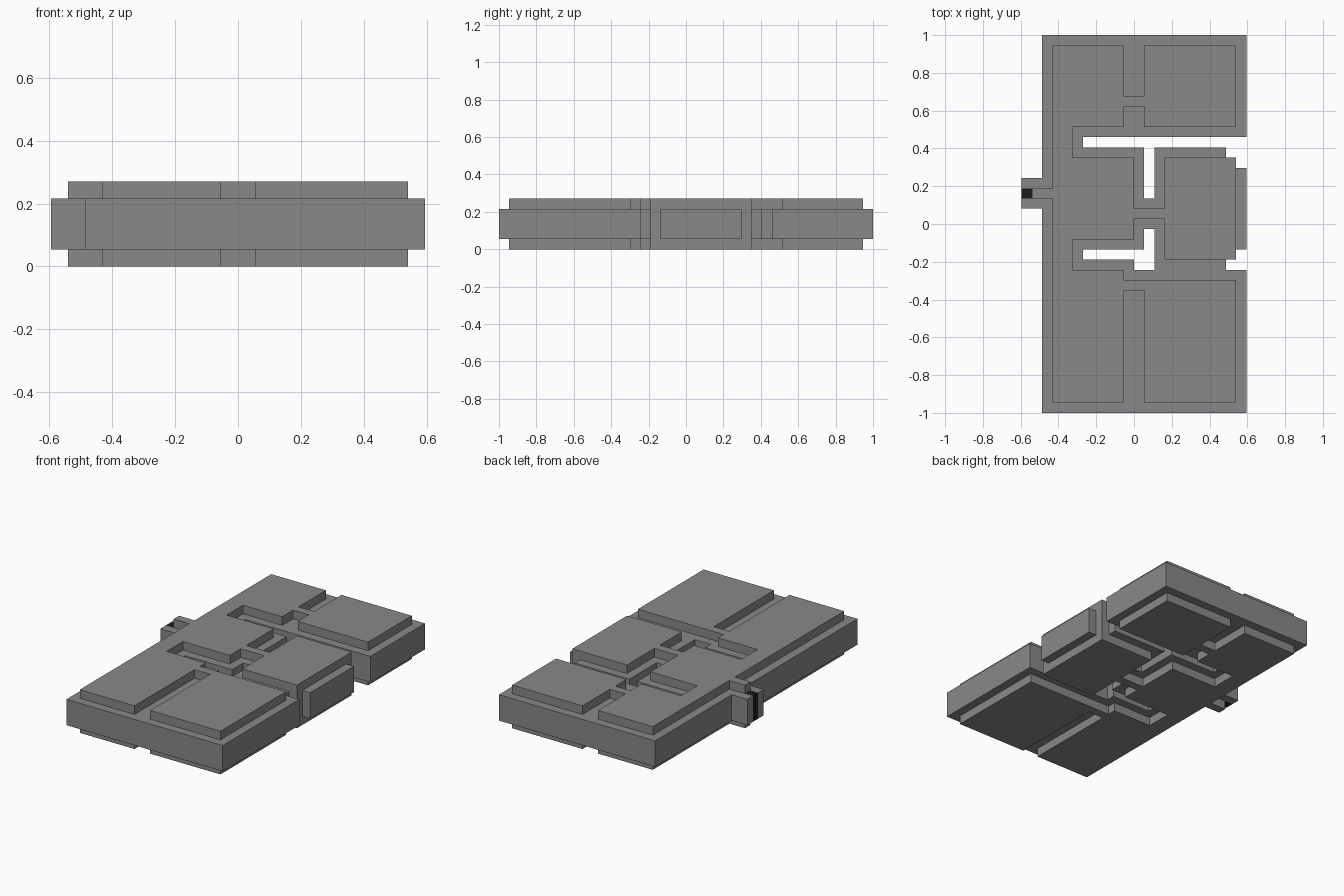
import bpy
import bmesh

if "Cube" in bpy.data.objects:
    bpy.data.objects.remove(bpy.data.objects["Cube"], do_unlink=True)

U = 2 / 37  # one grid cell; the piece is 37 cells long


def material(name, value):
    mat = bpy.data.materials.new(name)
    mat.use_nodes = True
    color = (value, value, value, 1)
    mat.diffuse_color = color
    mat.node_tree.nodes["Principled BSDF"].inputs["Base Color"].default_value = color
    return mat


def walk(x, y, *stops):
    """Rectilinear outline: stops alternate between a new x and a new y."""
    points = [(x, y)]
    for i, stop in enumerate(stops):
        x, y = (stop, y) if i % 2 == 0 else (x, stop)
        points.append((x, y))
    return points


def slab(name, loops, z0, z1, mat):
    """Extrude filled outlines (later loops are holes) from z0 to z1."""
    curve = bpy.data.curves.new(name + "_outline", "CURVE")
    curve.dimensions = "2D"
    curve.fill_mode = "BOTH"
    curve.extrude = (z1 - z0) / 2 * U
    for loop in loops:
        spline = curve.splines.new("POLY")
        spline.points.add(len(loop) - 1)
        for point, (x, y) in zip(spline.points, loop):
            point.co = (x * U, y * U, 0, 1)
        spline.use_cyclic_u = True
    helper = bpy.data.objects.new(name + "_helper", curve)
    bpy.context.collection.objects.link(helper)
    bpy.context.view_layer.update()
    evaluated = helper.evaluated_get(bpy.context.evaluated_depsgraph_get())
    mesh = bpy.data.meshes.new_from_object(evaluated)
    bpy.data.objects.remove(helper, do_unlink=True)

    bm = bmesh.new()
    bm.from_mesh(mesh)
    bmesh.ops.translate(bm, verts=bm.verts, vec=(0, 0, (z0 + z1) / 2 * U))
    bmesh.ops.remove_doubles(bm, verts=bm.verts, dist=U / 100)
    bmesh.ops.recalc_face_normals(bm, faces=bm.faces)
    for face in bm.faces:
        face.smooth = False
    bm.to_mesh(mesh)
    bm.free()
    mesh.name = name
    mesh.materials.clear()
    mesh.materials.append(mat)
    obj = bpy.data.objects.new(name, mesh)
    bpy.context.collection.objects.link(obj)
    return obj


grey = material("grey", 0.25)
black = material("black", 0.012)

# Core slab: open slot, stepped corners and notched side lug
core = walk(-9, -18.5, 11, -4.5, 9, -3.5, 10, -2.5, 11, 5.5, 10, 6.5, 9, 7.5,
            2, 2.5, 1, 7.5, -5, 8.5, 11, 18.5, -9, 4.5, -11, 3.5,
            -10, 2.5, -11, 1.5, -9)
# Closed slot through the core
slot = walk(-5, -2.5, 1, -0.5, 2, -4.5, 0, -3.5, -5)
slab("core", [core, slot], 1, 4, grey)

# Raised panels, the same above and below
panel = walk(-8, -17.5, -1, -6.5, 1, -17.5, 10, -5.5, -1, -4.5, -6, -1.5,
             0, 0.5, 3, -3.5, 10, 6.5, 3, 1.5, 0, 6.5, -6, 9.5, -1, 11.5,
             1, 9.5, 10, 17.5, 1, 12.5, -1, 17.5, -8, 3.5, -10, 2.5, -8)
slab("top_panel", [panel], 4, 5, grey)
slab("bottom_panel", [panel], 0, 1, grey)

# Dark insert in the end of the side lug
slab("lug_insert", [walk(-11, 2.5, -10, 3.5, -11)], 1, 4, black)
